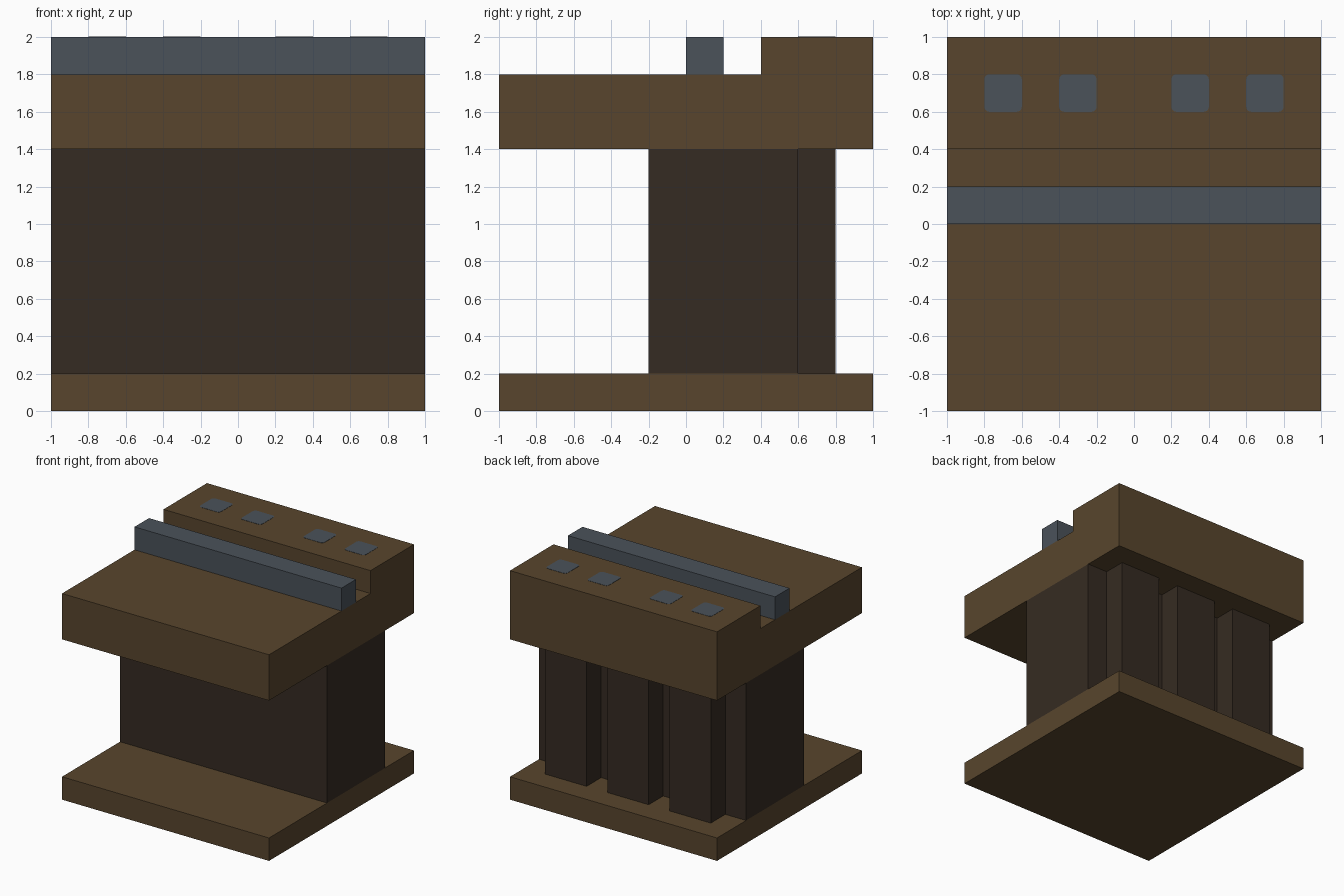
import bpy
import bmesh
import math

if "Cube" in bpy.data.objects:
    bpy.data.objects.remove(bpy.data.objects["Cube"])


def material(name, color):
    m = bpy.data.materials.new(name)
    m.diffuse_color = (*color, 1.0)
    m.use_nodes = True
    m.node_tree.nodes["Principled BSDF"].inputs["Base Color"].default_value = m.diffuse_color
    return m


BROWN = material("brown", (0.098, 0.060, 0.026))
DARK = material("dark brown", (0.036, 0.024, 0.016))
SLATE = material("slate grey", (0.069, 0.084, 0.102))


def extrude(name, points, offset, mat):
    """Extrude a closed outline of 3D points along an offset vector."""
    bm = bmesh.new()
    face = bm.faces.new([bm.verts.new(p) for p in points])
    res = bmesh.ops.extrude_face_region(bm, geom=[face], use_keep_orig=True)
    verts = [v for v in res["geom"] if isinstance(v, bmesh.types.BMVert)]
    bmesh.ops.translate(bm, verts=verts, vec=offset)
    bmesh.ops.recalc_face_normals(bm, faces=bm.faces)
    mesh = bpy.data.meshes.new(name)
    bm.to_mesh(mesh)
    bm.free()
    mesh.materials.append(mat)
    obj = bpy.data.objects.new(name, mesh)
    bpy.context.collection.objects.link(obj)
    return obj


def box(name, x, y, z, mat):
    pts = [(x[0], y[0], z[0]), (x[1], y[0], z[0]), (x[1], y[1], z[0]), (x[0], y[1], z[0])]
    return extrude(name, pts, (0, 0, z[1] - z[0]), mat)


# Base slab
box("base", (-1, 1), (-1, 1), (0, 0.2), BROWN)

# Body with three ribs along the back, as one plan outline
plan = [(-1, 0.6), (-1, -0.2), (1, -0.2), (1, 0.6)]
for cx in (0.6, 0.0, -0.6):
    plan += [(cx + 0.2, 0.6), (cx + 0.2, 0.8), (cx - 0.2, 0.8), (cx - 0.2, 0.6)]
extrude("ribbed_body", [(x, y, 0.2) for x, y in plan], (0, 0, 1.2), DARK)

# Top slab with a raised step at the back
side = [(-1, 1.4), (1, 1.4), (1, 2), (0.4, 2), (0.4, 1.8), (-1, 1.8)]
extrude("top_slab", [(-1, y, z) for y, z in side], (2, 0, 0), BROWN)

# Rail across the top
box("rail", (-1, 1), (0, 0.2), (1.8, 2), SLATE)

# Thin rounded square buttons on the raised step
R = 0.025
for i, cx in enumerate((-0.7, -0.3, 0.3, 0.7)):
    outline = []
    for k in range(4):
        mid = math.radians(45 + 90 * k)
        ox = math.copysign(0.1 - R, math.cos(mid))
        oy = math.copysign(0.1 - R, math.sin(mid))
        for s in range(4):
            a = math.radians(90 * k + 30 * s)
            outline.append((cx + ox + R * math.cos(a), 0.7 + oy + R * math.sin(a), 1.998))
    extrude(f"button_{i + 1}", outline, (0, 0, 0.004), SLATE)
